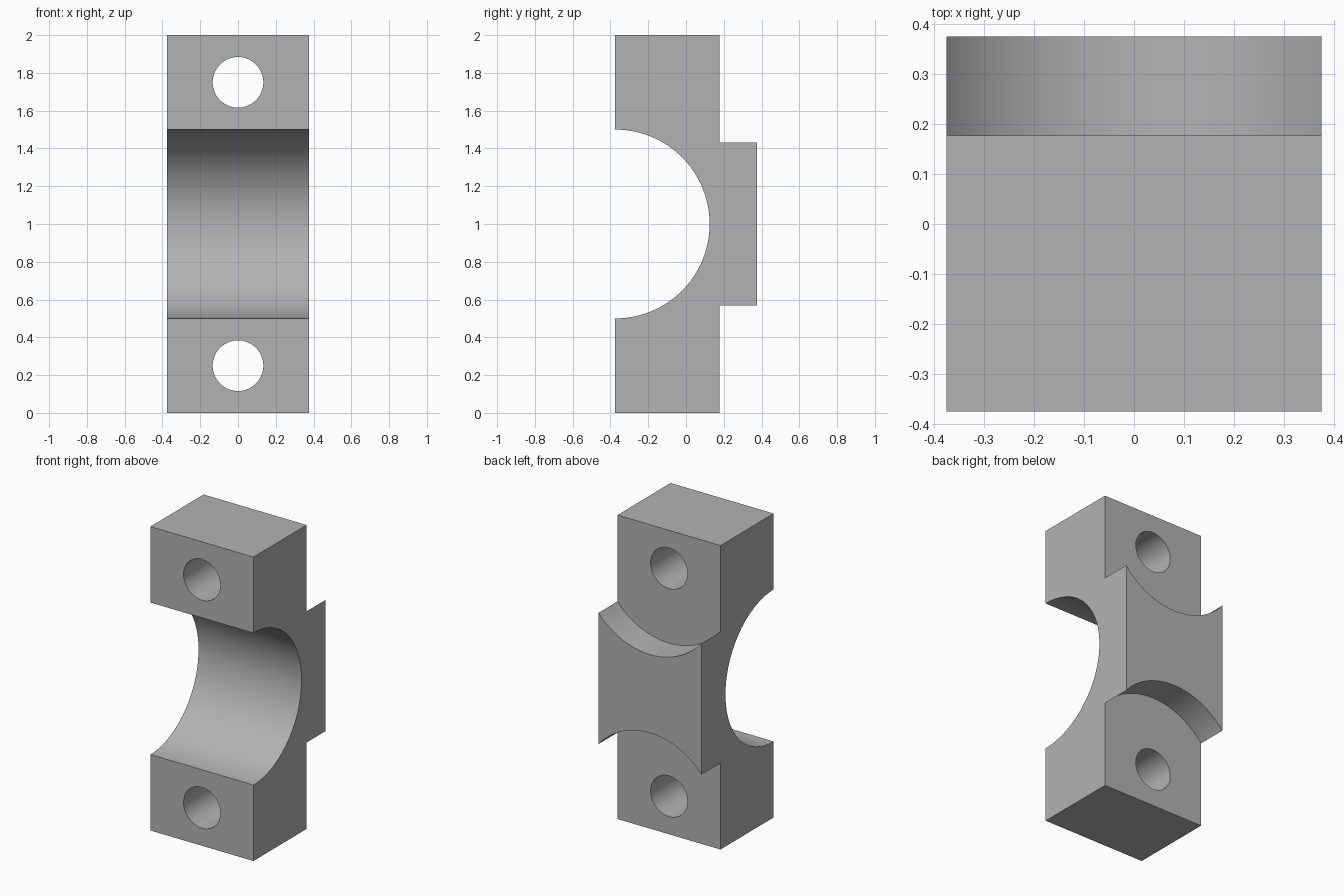
import bpy
import bmesh
from math import pi, sin, cos, radians
from mathutils import Matrix

if "Cube" in bpy.data.objects:
    bpy.data.objects.remove(bpy.data.objects["Cube"], do_unlink=True)

HALF_W = 0.375       # half width in x, also front and back limit in y
SHOULDER_Y = 0.177   # back face of the bolt lugs
BORE_R = 0.5
HOLE_R = 0.134
RELIEF_R = 0.492
BOLT_Z = (0.25, 1.75)

grey = bpy.data.materials.new("plain_grey")
grey.use_nodes = True
colour = (0.45, 0.45, 0.45, 1)
grey.diffuse_color = colour
grey.node_tree.nodes["Principled BSDF"].inputs["Base Color"].default_value = colour


def make_object(name, bm):
    bmesh.ops.recalc_face_normals(bm, faces=bm.faces)
    mesh = bpy.data.meshes.new(name)
    bm.to_mesh(mesh)
    bm.free()
    mesh.materials.append(grey)
    obj = bpy.data.objects.new(name, mesh)
    bpy.context.collection.objects.link(obj)
    return obj


def y_cylinder(name, radius, y0, y1, z, sides=96):
    bm = bmesh.new()
    place = Matrix.Translation((0, (y0 + y1) / 2, z)) @ Matrix.Rotation(pi / 2, 4, "X")
    bmesh.ops.create_cone(bm, cap_ends=True, segments=sides, radius1=radius,
                          radius2=radius, depth=y1 - y0, matrix=place)
    return make_object(name, bm)


# Side profile (y, z): half-round bore in front, raised pad behind
steps = 64
profile = [(-HALF_W + BORE_R * sin(pi * i / steps), 1 - BORE_R * cos(pi * i / steps))
           for i in range(steps + 1)]
profile += [(-HALF_W, 2), (SHOULDER_Y, 2), (SHOULDER_Y, 1.6), (HALF_W, 1.6),
            (HALF_W, 0.4), (SHOULDER_Y, 0.4), (SHOULDER_Y, 0), (-HALF_W, 0)]
bm = bmesh.new()
side = bm.faces.new([bm.verts.new((-HALF_W, y, z)) for y, z in profile])
extruded = bmesh.ops.extrude_face_region(bm, geom=[side])["geom"]
bmesh.ops.translate(bm, vec=(2 * HALF_W, 0, 0),
                    verts=[v for v in extruded if isinstance(v, bmesh.types.BMVert)])
clamp = make_object("bearing_clamp_half", bm)

# Bolt holes and the round reliefs that clear the bolt heads
cutters = []
for z in BOLT_Z:
    cutters.append(y_cylinder("bolt_relief_cutter", RELIEF_R, SHOULDER_Y, 0.6, z))
    cutters.append(y_cylinder("bolt_hole_cutter", HOLE_R, -0.6, 0.6, z))

bpy.context.view_layer.objects.active = clamp
clamp.select_set(True)
for cutter in cutters:
    cutter.hide_render = True
    cut = clamp.modifiers.new("cut", "BOOLEAN")
    cut.operation = "DIFFERENCE"
    cut.solver = "EXACT"
    cut.object = cutter
    bpy.ops.object.modifier_apply(modifier=cut.name)
    bpy.data.objects.remove(cutter, do_unlink=True)

bpy.ops.object.shade_smooth_by_angle(angle=radians(30))
